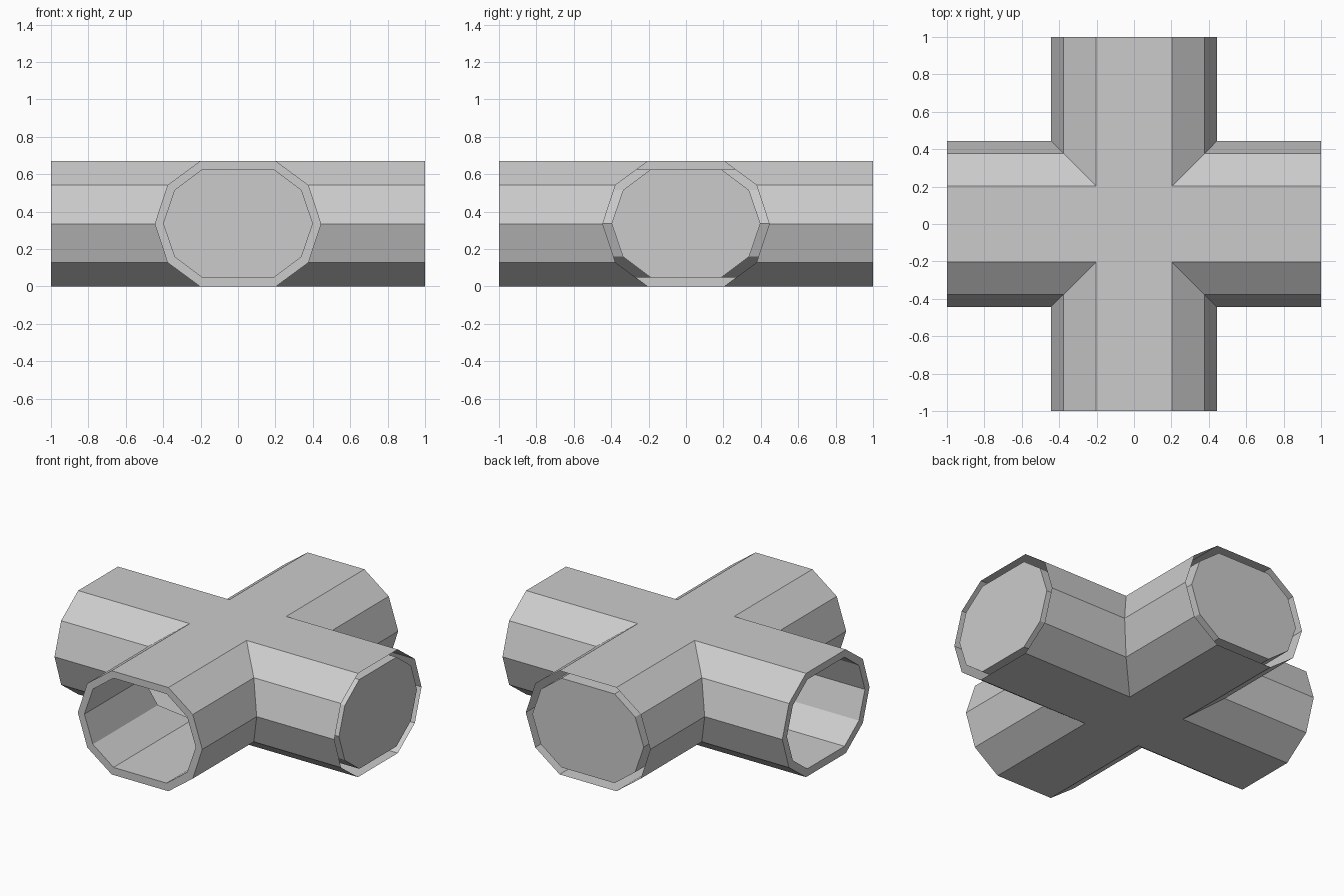
import bpy
import bmesh
from mathutils import Matrix, Vector

if "Cube" in bpy.data.objects:
    bpy.data.objects.remove(bpy.data.objects["Cube"])

END = 1.0


def ring(wide, mid, flat, centre, h_mid, h_top):
    """Ten-sided tube section as (across, height) points, anticlockwise."""
    half = [(flat, -h_top), (mid, -h_mid), (wide, 0), (mid, h_mid), (flat, h_top)]
    pts = half + [(-u, -z) for u, z in half]
    return [(u, z + centre) for u, z in pts]


OUTER = ring(0.445, 0.377, 0.203, 0.335, 0.207, 0.335)
INNER = ring(0.398, 0.337, 0.19, 0.337, 0.178, 0.288)


def turn(quarter):
    return Matrix.Rotation(quarter * 1.5707963267948966, 3, 'Z')


def make_object(name, faces):
    bm = bmesh.new()
    for pts in faces:
        bm.faces.new([bm.verts.new(p) for p in pts])
    bmesh.ops.remove_doubles(bm, verts=bm.verts, dist=0.0005)
    mesh = bpy.data.meshes.new(name)
    bm.to_mesh(mesh)
    bm.free()
    obj = bpy.data.objects.new(name, mesh)
    bpy.context.collection.objects.link(obj)
    return obj


def pairs(section):
    return zip(section, section[1:] + section[:1])


def cross_shell(name, section, outward):
    """Four tube arms mitred together, with flat squares over the crossing."""
    faces = []
    for q in range(4):
        for (u1, z1), (u2, z2) in pairs(section):
            quad = [(abs(u1), u1, z1), (END, u1, z1), (END, u2, z2), (abs(u2), u2, z2)]
            faces.append([turn(q) @ Vector(p) for p in quad])
    f, low, high = section[0][0], section[0][1], section[4][1]
    square = [(-f, -f), (f, -f), (f, f), (-f, f)]
    faces.append([(x, y, low) for x, y in square])
    faces.append([(x, y, high) for x, y in reversed(square)])
    if outward:
        faces = [list(reversed(p)) for p in faces]
    return make_object(name, faces)


# Outer and inner walls of the four-way tube
cross_shell("outer_wall", OUTER, True)
cross_shell("inner_wall", INNER, False)

# Left and front mouths: open bore with a flat rim joining the two walls
for name, q in (("left_rim", 2), ("front_rim", 3)):
    faces = []
    for (o1, o2), (i1, i2) in zip(pairs(OUTER), pairs(INNER)):
        faces.append([turn(q) @ Vector((END, *p)) for p in (o1, o2, i2, i1)])
    make_object(name, faces)

# Right and back mouths: bore closed by a plate, gap between the walls left open
for name, q in (("right_plate", 0), ("back_plate", 1)):
    make_object(name, [[turn(q) @ Vector((END, *p)) for p in INNER]])
